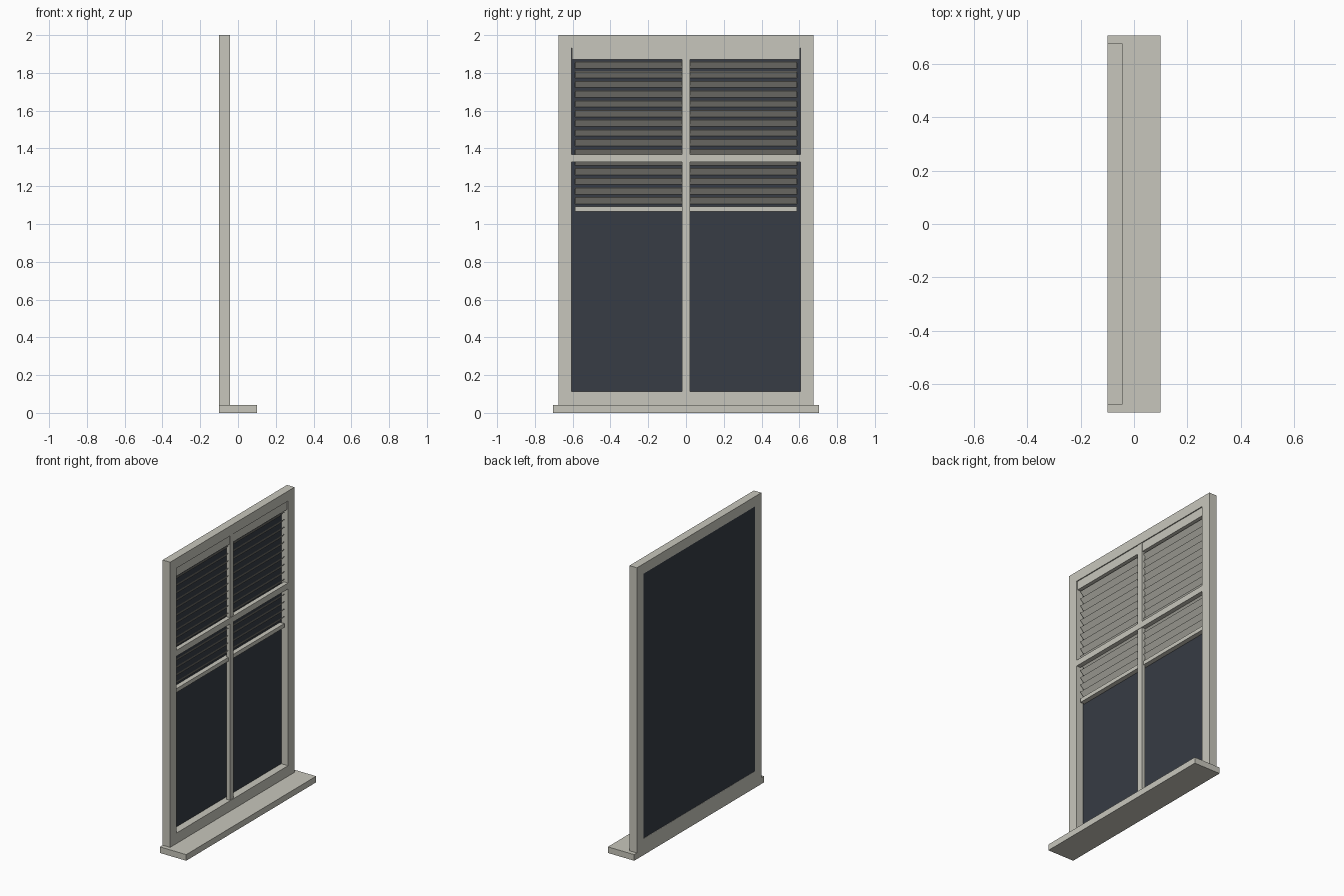
import bpy
import math

if "Cube" in bpy.data.objects:
    bpy.data.objects.remove(bpy.data.objects["Cube"])


def material(name, rgb):
    m = bpy.data.materials.new(name)
    m.diffuse_color = (*rgb, 1)
    m.use_nodes = True
    m.node_tree.nodes["Principled BSDF"].inputs["Base Color"].default_value = m.diffuse_color
    return m


PAINT = material("warm_grey_paint", (0.575, 0.568, 0.503))
DARK = material("dark_glass", (0.038, 0.045, 0.058))


def box(name, x, y, z, mat=PAINT):
    """Box from (min, max) ranges on each axis."""
    bpy.ops.mesh.primitive_cube_add(size=1, location=[sum(r) / 2 for r in (x, y, z)])
    o = bpy.context.object
    o.name = name
    o.scale = [r[1] - r[0] for r in (x, y, z)]
    bpy.ops.object.transform_apply(location=False, rotation=False, scale=True)
    o.data.materials.append(mat)
    return o


BACK, FRONT = -0.10, -0.043

# Sill and outer frame
box("sill", (BACK, 0.10), (-0.705, 0.705), (0, 0.042))
box("bottom_rail", (BACK, FRONT), (-0.675, 0.675), (0.042, 0.114))
box("top_rail", (BACK, FRONT), (-0.675, 0.675), (1.932, 2.0))
for side, s in (("left", -1), ("right", 1)):
    box(side + "_jamb", (BACK, FRONT), sorted((s * 0.605, s * 0.675)), (0.114, 1.932))

# Glass near the back of the frame
box("glass", (-0.099, -0.095), (-0.605, 0.605), (0.114, 1.932), DARK)

# Glazing bars
box("mullion", (-0.072, -0.047), (-0.02, 0.02), (0.114, 1.932))
box("transom", (-0.075, -0.044), (-0.605, 0.605), (1.327, 1.368))

# Blind: head rail, tilted slats, bottom rail
box("blind_head_rail", (-0.095, -0.05), (-0.603, 0.603), (1.872, 1.932))
for i in range(15):
    z = 1.842 - i * 0.0513
    slat = box(f"blind_slat_{i + 1}", (-0.1005, -0.0535), (-0.588, 0.588), (z - 0.002, z + 0.002))
    slat.rotation_euler.y = -math.radians(45)
box("blind_bottom_rail", (-0.092, -0.06), (-0.588, 0.588), (1.065, 1.092))
